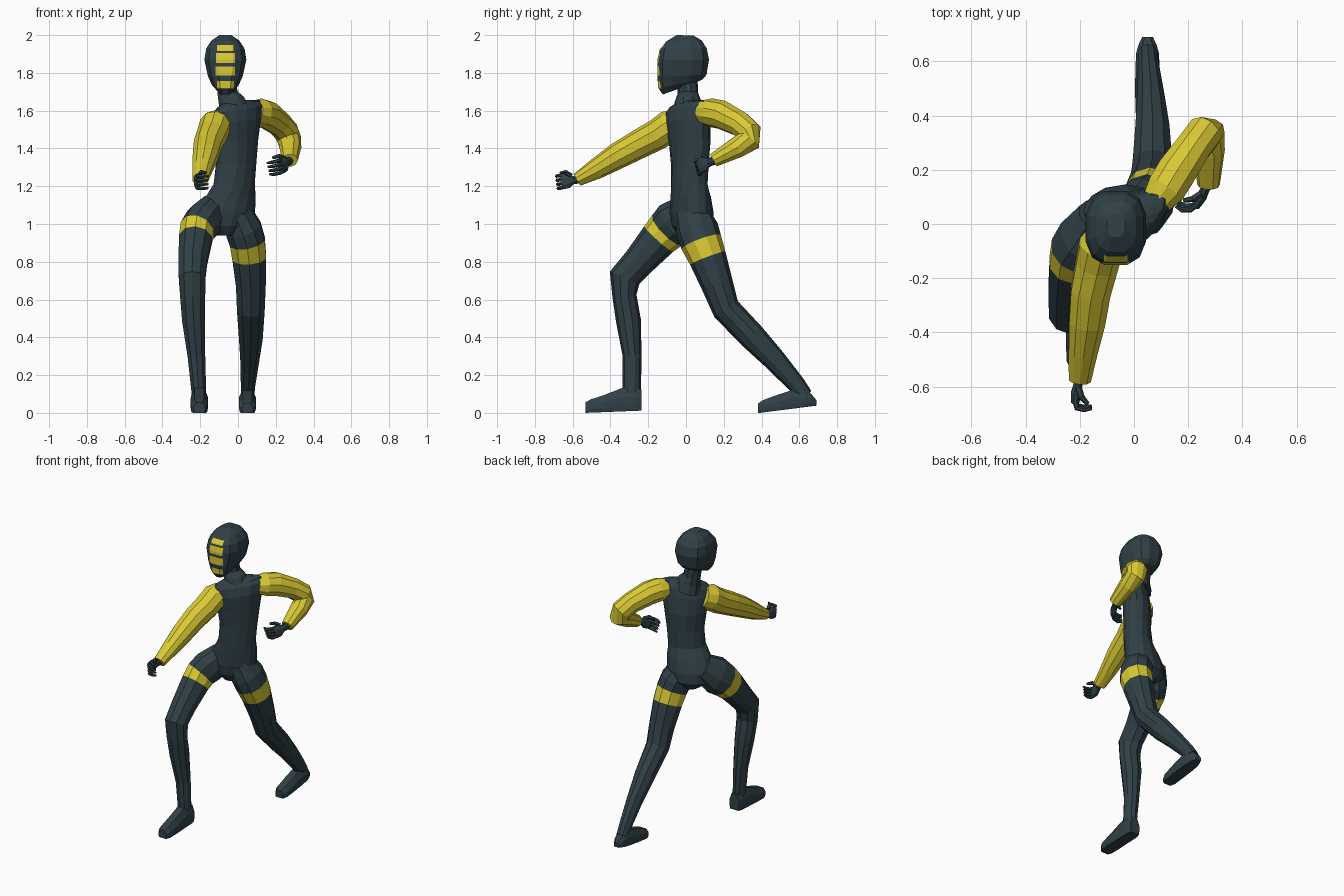
import bpy, bmesh, math
from mathutils import Vector as V


def material(name, rgb):
    m = bpy.data.materials.new(name)
    m.diffuse_color = (*rgb, 1)
    return m


DARK = material("dark slate", (0.030, 0.052, 0.062))
YELLOW = material("yellow", (0.70, 0.59, 0.035))


def loft(bm, rings, bands=()):
    """Skin a list of point rings; segments listed in bands become yellow."""
    loops = [[bm.verts.new(p) for p in r] for r in rings]
    n = len(loops[0])
    for i in range(len(loops) - 1):
        for j in range(n):
            k = (j + 1) % n
            f = bm.faces.new((loops[i][j], loops[i][k], loops[i + 1][k], loops[i + 1][j]))
            f.material_index = int(i in bands)
    bm.faces.new(loops[0][::-1]).material_index = int(0 in bands)
    bm.faces.new(loops[-1]).material_index = int(len(loops) - 2 in bands)


def tube(bm, path, side=(1, 0, 0), n=10, bands=()):
    """Limb along path rows (x, y, z, half width[, half depth])."""
    pts = [V(p[:3]) for p in path]
    rings = []
    for i, p in enumerate(path):
        t = (pts[min(i + 1, len(pts) - 1)] - pts[max(i - 1, 0)]).normalized()
        u = V(side)
        u = (u - t * u.dot(t)).normalized()
        w = t.cross(u)
        rings.append([pts[i] + u * p[3] * math.cos(a) + w * p[-1] * math.sin(a)
                      for a in [2 * math.pi * (j + 0.5) / n for j in range(n)]])
    loft(bm, rings, bands)


def finish(bm, name):
    bmesh.ops.recalc_face_normals(bm, faces=bm.faces)
    me = bpy.data.meshes.new(name)
    bm.to_mesh(me)
    bm.free()
    me.materials.append(DARK)
    me.materials.append(YELLOW)
    ob = bpy.data.objects.new(name, me)
    bpy.context.collection.objects.link(ob)
    return ob


def limb(name, path, **kw):
    bm = bmesh.new()
    tube(bm, path, **kw)
    return finish(bm, name)


# Torso: twisted rings (cx, cy, z, half width, half depth, yaw, tilt)
bm = bmesh.new()
rings = []
for cx, cy, z, rx, ry, yaw, tilt in [
        (-.07, .03, .94, .05, .07, 20, 0), (-.07, .035, .99, .13, .105, 20, 0),
        (-.06, .03, 1.06, .155, .11, 20, 0), (-.04, .025, 1.14, .14, .1, 25, 0),
        (-.02, .018, 1.21, .12, .088, 32, 0), (-.01, .02, 1.32, .12, .086, 38, 0),
        (-.01, .02, 1.44, .135, .09, 40, .05), (-.005, .01, 1.55, .155, .085, 40, .12),
        (0, .01, 1.61, .165, .07, 40, .15), (0, .01, 1.635, .14, .055, 40, .15),
        (-.015, .01, 1.65, .07, .045, 40, .1)]:
    y, ring = math.radians(yaw), []
    for j in range(14):
        a = 2 * math.pi * (j + .5) / 14
        px, py = rx * math.cos(a), ry * math.sin(a)
        ring.append(V((cx + px * math.cos(y) - py * math.sin(y),
                       cy + px * math.sin(y) + py * math.cos(y), z + px * tilt)))
    rings.append(ring)
loft(bm, rings)
finish(bm, "torso")

# Neck with flared collar
limb("neck", [(-.02, .015, 1.59, .09, .085), (-.035, .01, 1.65, .073, .07),
              (-.055, .01, 1.69, .056, .055), (-.065, .005, 1.78, .056, .055)])

# Head: rows (front z, back z, front y, back y, half width)
bm = bmesh.new()
rings, HX, N = [], -.067, 12
for zf, zb, yf, yb, hw in [
        (1.685, 1.74, -.125, .03, .042), (1.72, 1.765, -.15, .09, .072),
        (1.78, 1.79, -.155, .112, .095), (1.87, 1.87, -.155, .125, .114),
        (1.925, 1.93, -.142, .113, .104), (1.968, 1.972, -.105, .085, .076),
        (2.0, 1.998, -.05, .04, .034)]:
    ring = []
    for j in range(N):
        a = 2 * math.pi * (j + .5) / N
        s, c = [math.copysign(abs(v) ** .75, v) for v in (math.sin(a), math.cos(a))]
        t = (1 - c) / 2
        ring.append(V((HX + hw * s, yf + (yb - yf) * t, zf + (zb - zf) * t)))
    rings.append(ring)
loft(bm, rings)
# Face stripes, cut into the front of the head: (bottom, top, half width)
stripes = [(1.718, 1.757, .045), (1.785, 1.835, .052), (1.853, 1.905, .05), (1.917, 1.947, .043)]


def cut(co, no):
    bmesh.ops.bisect_plane(bm, geom=bm.verts[:] + bm.edges[:] + bm.faces[:],
                           plane_co=co, plane_no=no)


for lo, hi, w in stripes:
    for z in (lo, hi):
        cut((0, 0, z), (0, 0, 1))
for w in {s[2] for s in stripes}:
    for x in (HX - w, HX + w):
        cut((x, 0, 0), (1, 0, 0))
for f in bm.faces:
    c = f.calc_center_median()
    if c.y < -.09:
        f.material_index = int(any(lo < c.z < hi and abs(c.x - HX) < w for lo, hi, w in stripes))
finish(bm, "head")

# Legs with a yellow thigh band each
limb("front_leg", [(-.13, .02, 1.08, .085, .09), (-.185, -.055, 1.01, .1, .122),
                   (-.217, -.1, .967, .095, .112), (-.225, -.145, .92, .091, .102),
                   (-.24, -.25, .80, .08, .085), (-.243, -.325, .715, .074, .085),
                   (-.24, -.326, .62, .07, .064), (-.235, -.305, .49, .064, .066),
                   (-.22, -.285, .3, .049, .05), (-.206, -.287, .09, .04, .048)], bands=(2,))
limb("back_leg", [(-.01, .03, 1.06, .085, .09), (.03, .06, .97, .1, .113),
                  (.05, .08, .905, .098, .111), (.06, .115, .82, .094, .1),
                  (.068, .165, .68, .083, .085), (.068, .212, .55, .077, .075),
                  (.068, .35, .405, .066, .072), (.062, .47, .28, .052, .06),
                  (.053, .585, .15, .04, .048), (.05, .628, .09, .037, .044)], bands=(2,))


# Feet: cross-sections from heel to toe
def foot(name, x, heel_y, lift, rows):
    bm = bmesh.new()
    rings = []
    for t, w, h in rows:
        base = lift * (1 - t / .3)
        rings.append([V((x + sx * w, heel_y - t, base + sz * h)) for sx, sz in
                      [(-.9, 0), (-1, .25), (-1, .6), (-.55, 1), (.55, 1), (1, .6), (1, .25), (.9, 0)]])
    loft(bm, rings)
    return finish(bm, name)


foot("front_foot", -.205, -.235, .012,
     [(0, .036, .11), (.03, .045, .125), (.1, .045, .125), (.2, .046, .09), (.27, .044, .07), (.298, .03, .055)])
foot("back_foot", .05, .69, .038,
     [(0, .02, .03), (.03, .034, .07), (.06, .042, .095), (.12, .045, .1), (.2, .046, .085),
      (.28, .044, .066), (.31, .03, .05)])

# Sleeves
limb("front_sleeve", [(-.1, -.04, 1.54, .07), (-.122, -.085, 1.52, .085), (-.137, -.15, 1.475, .082),
                      (-.16, -.25, 1.422, .077), (-.173, -.36, 1.362, .07), (-.188, -.47, 1.295, .056),
                      (-.2, -.575, 1.235, .043, .036)], bands=range(6))
limb("back_sleeve", [(.085, .085, 1.595, .06), (.118, .13, 1.59, .076), (.155, .19, 1.578, .077),
                     (.22, .285, 1.53, .068), (.258, .335, 1.485, .068), (.272, .338, 1.445, .064),
                     (.277, .27, 1.405, .058), (.275, .145, 1.337, .042, .038)],
     side=(1, -.6, 0), bands=range(7))


# Hands: palm, four curled fingers and a thumb
def hand(name, wrist, forward, palm, curl):
    d = V(forward).normalized()
    n = V(palm)
    n = (n - d * n.dot(d)).normalized()
    s = d.cross(n)
    if s.z < 0:
        s = -s
    at = lambda a, b, c: V(wrist) + d * a + s * b + n * c
    bm = bmesh.new()
    tube(bm, [(*at(-.03, 0, 0), .022, .02), (*at(.025, 0, 0), .024, .018),
              (*at(.05, 0, 0), .042, .02), (*at(.085, -.002, .004), .042, .017)], side=s, n=8)
    for k in range(4):
        b = .03 - .02 * k
        tube(bm, [(*at(.075, b, .002), .0105), (*at(.1, b * 1.1, .014), .0105),
                  (*at(.1 + .02 * (1 - curl), b * 1.1, .042), .0095),
                  (*at(.09 + .03 * (1 - curl), b * 1.05, .068), .006)], side=s, n=6)
    tube(bm, [(*at(.03, .025, .005), .014), (*at(.055, .048, .022), .012),
              (*at(.075, .047, .05), .008)], side=d.cross(V((.3, .2, 1))), n=6)
    return finish(bm, name)


hand("front_hand", (-.203, -.575, 1.235), (-.2, -.9, -.12), (1, 0, 0), 1)
hand("back_hand", (.268, .14, 1.333), (-.38, -.8, -.28), (-1, .1, -.2), .2)
